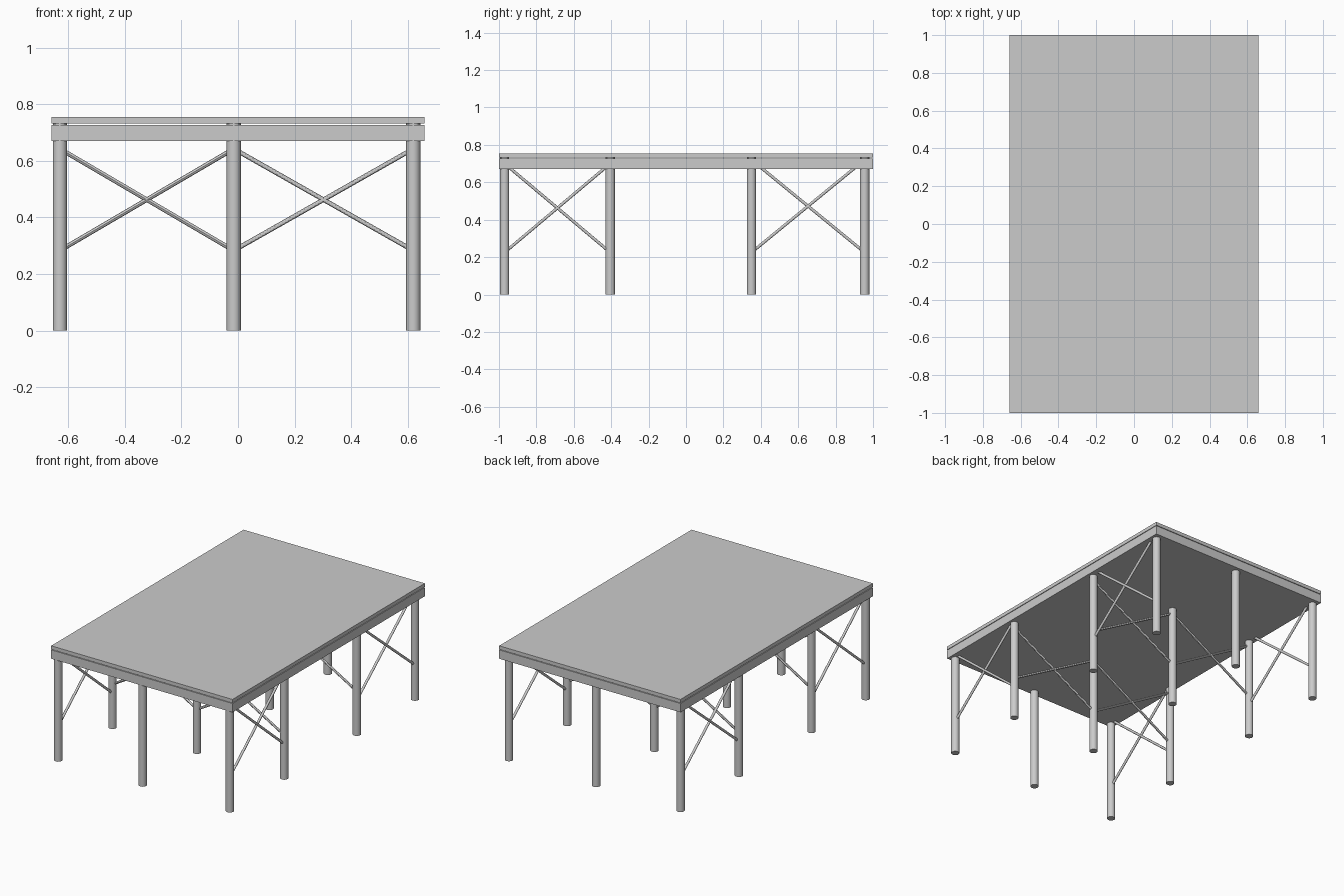
import bpy
from mathutils import Vector

cube = bpy.data.objects.get("Cube")
if cube:
    bpy.data.objects.remove(cube, do_unlink=True)

grey = bpy.data.materials.new("light_grey")
grey.use_nodes = True
grey.diffuse_color = (0.6, 0.6, 0.6, 1)
grey.node_tree.nodes["Principled BSDF"].inputs["Base Color"].default_value = (0.6, 0.6, 0.6, 1)


def slab(name, half_x, half_y, z0, z1):
    bpy.ops.mesh.primitive_cube_add(size=2, location=(0, 0, (z0 + z1) / 2))
    ob = bpy.context.object
    ob.name = name
    ob.scale = (half_x, half_y, (z1 - z0) / 2)
    bpy.ops.object.transform_apply(location=False, rotation=False, scale=True)
    ob.data.materials.append(grey)


def rod(name, start, end, radius, sides):
    a, b = Vector(start), Vector(end)
    d = b - a
    bpy.ops.mesh.primitive_cylinder_add(vertices=sides, radius=radius, depth=d.length,
                                        location=(a + b) / 2,
                                        rotation=d.to_track_quat("Z", "Y").to_euler())
    ob = bpy.context.object
    ob.name = name
    ob.data.materials.append(grey)
    bpy.ops.object.shade_smooth_by_angle()


# Deck: top board over a thicker frame, with a fine seam between them
slab("deck_board", 0.66, 1.0, 0.732, 0.755)
slab("deck_frame", 0.66, 1.0, 0.67, 0.728)

# Grid of round posts
columns = (-0.63, -0.015, 0.62)
rows = (-0.97, -0.405, 0.35, 0.955)
for x in columns:
    for y in rows:
        rod("post", (x, y, 0), (x, y, 0.735), 0.025, 24)

# Cross braces along the two outer sides, in the end bays
for x in (columns[0], columns[-1]):
    for (y0, y1), top in ((rows[:2], 0.70), (rows[2:], 0.72)):
        rod("side_brace", (x, y0, 0.225), (x, y1, top), 0.008, 12)
        rod("side_brace", (x, y0, top), (x, y1, 0.225), 0.008, 12)

# Cross braces across the width, on the two inner rows
for y in rows[1:3]:
    for x0, x1 in zip(columns, columns[1:]):
        rod("cross_brace", (x0, y, 0.283), (x1, y, 0.643), 0.008, 12)
        rod("cross_brace", (x0, y, 0.643), (x1, y, 0.283), 0.008, 12)
